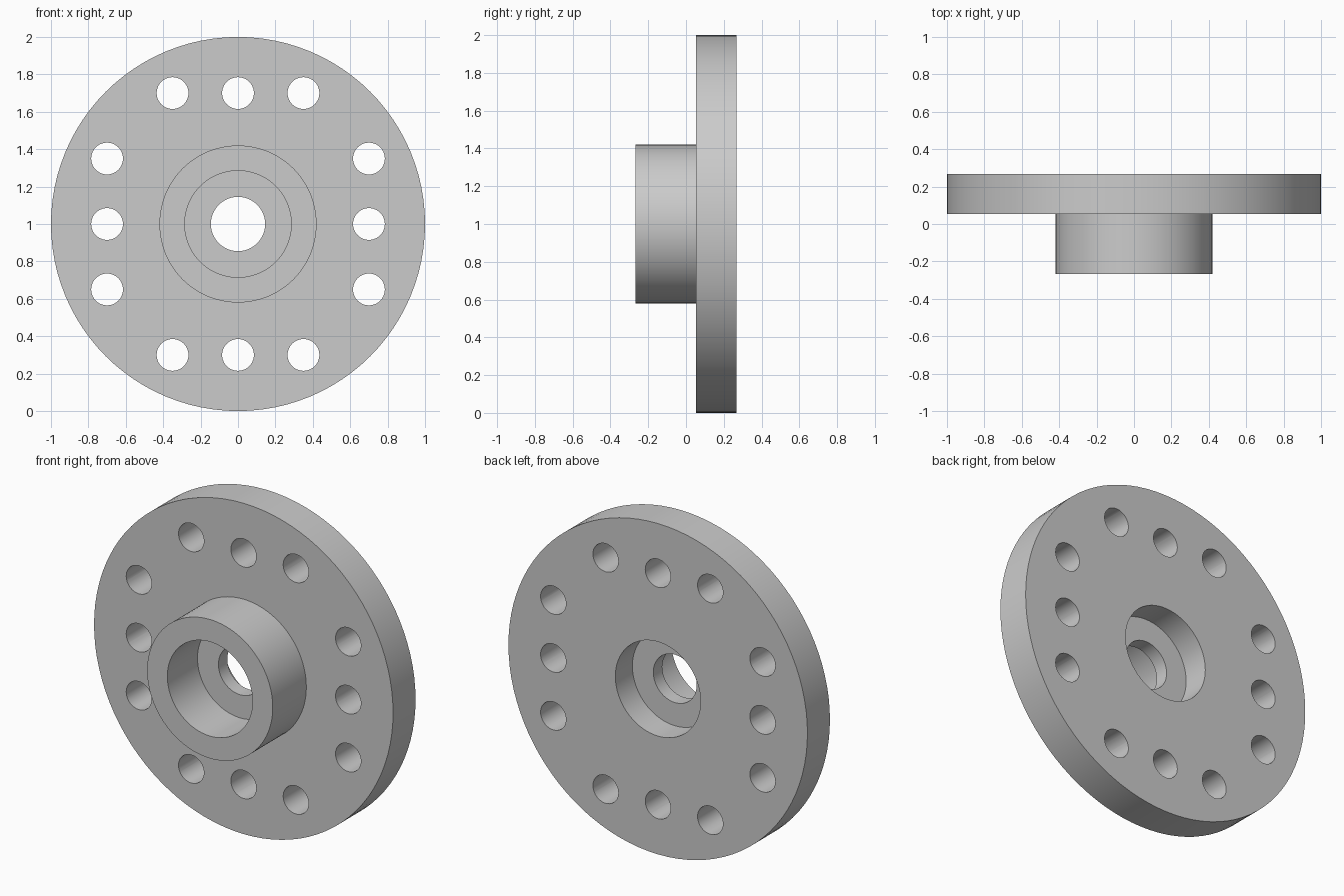
import bpy, bmesh
from math import pi, radians
from mathutils import Matrix, Vector

cube = bpy.data.objects.get("Cube")
if cube:
    bpy.data.objects.remove(cube, do_unlink=True)

CENTRE = Vector((0, 0, 1))
FRONT, STEP, BACK = -0.268, 0.053, 0.268      # boss face, disc front, disc back
WEB_FRONT, WEB_BACK = 0.02, 0.105             # thin wall inside the bore
DISC_R, BOSS_R, BORE_R, SHAFT_R = 1.0, 0.42, 0.285, 0.145
BOLT_R, ROW, PITCH = 0.085, 0.7, 0.35

grey = bpy.data.materials.new("plain grey")
grey.use_nodes = True
colour = (0.6, 0.6, 0.6, 1)
grey.diffuse_color = colour
grey.node_tree.nodes["Principled BSDF"].inputs["Base Color"].default_value = colour


def make_object(name, bm):
    bmesh.ops.recalc_face_normals(bm, faces=bm.faces)
    mesh = bpy.data.meshes.new(name)
    bm.to_mesh(mesh)
    bm.free()
    mesh.materials.append(grey)
    obj = bpy.data.objects.new(name, mesh)
    bpy.context.collection.objects.link(obj)
    return obj


# Flanged hub: closed (radius, y) profile turned about the y axis
profile = [(DISC_R, STEP), (DISC_R, BACK), (BORE_R, BACK), (BORE_R, WEB_BACK),
           (SHAFT_R, WEB_BACK), (SHAFT_R, WEB_FRONT), (BORE_R, WEB_FRONT),
           (BORE_R, FRONT), (BOSS_R, FRONT), (BOSS_R, STEP)]
bm = bmesh.new()
verts = [bm.verts.new(CENTRE + Vector((r, y, 0))) for r, y in profile]
edges = [bm.edges.new((verts[i - 1], verts[i])) for i in range(len(verts))]
bmesh.ops.spin(bm, geom=verts + edges, cent=CENTRE, axis=(0, 1, 0),
               angle=2 * pi, steps=96, use_merge=True)
bmesh.ops.remove_doubles(bm, verts=bm.verts, dist=0.0001)
hub = make_object("flanged_hub", bm)

# Bolt holes: three along each side of a square
spots = [(s * ROW, k * PITCH) for s in (-1, 1) for k in (-1, 0, 1)]
spots += [(z, x) for x, z in spots]
bm = bmesh.new()
for x, z in spots:
    place = (Matrix.Translation(CENTRE + Vector((x, (STEP + BACK) / 2, z)))
             @ Matrix.Rotation(pi / 2, 4, 'X'))
    bmesh.ops.create_cone(bm, cap_ends=True, segments=40, radius1=BOLT_R,
                          radius2=BOLT_R, depth=0.4, matrix=place)
cutter = make_object("bolt_hole_cutter", bm)
cutter.hide_render = True

bpy.ops.object.select_all(action='DESELECT')
bpy.context.view_layer.objects.active = hub
hub.select_set(True)
cut = hub.modifiers.new("bolt_holes", 'BOOLEAN')
cut.operation = 'DIFFERENCE'
cut.solver = 'EXACT'
cut.object = cutter
bpy.ops.object.modifier_apply(modifier=cut.name)
bpy.data.objects.remove(cutter, do_unlink=True)

# Smooth round walls, crisp rims
bpy.ops.object.shade_smooth_by_angle(angle=radians(30))
